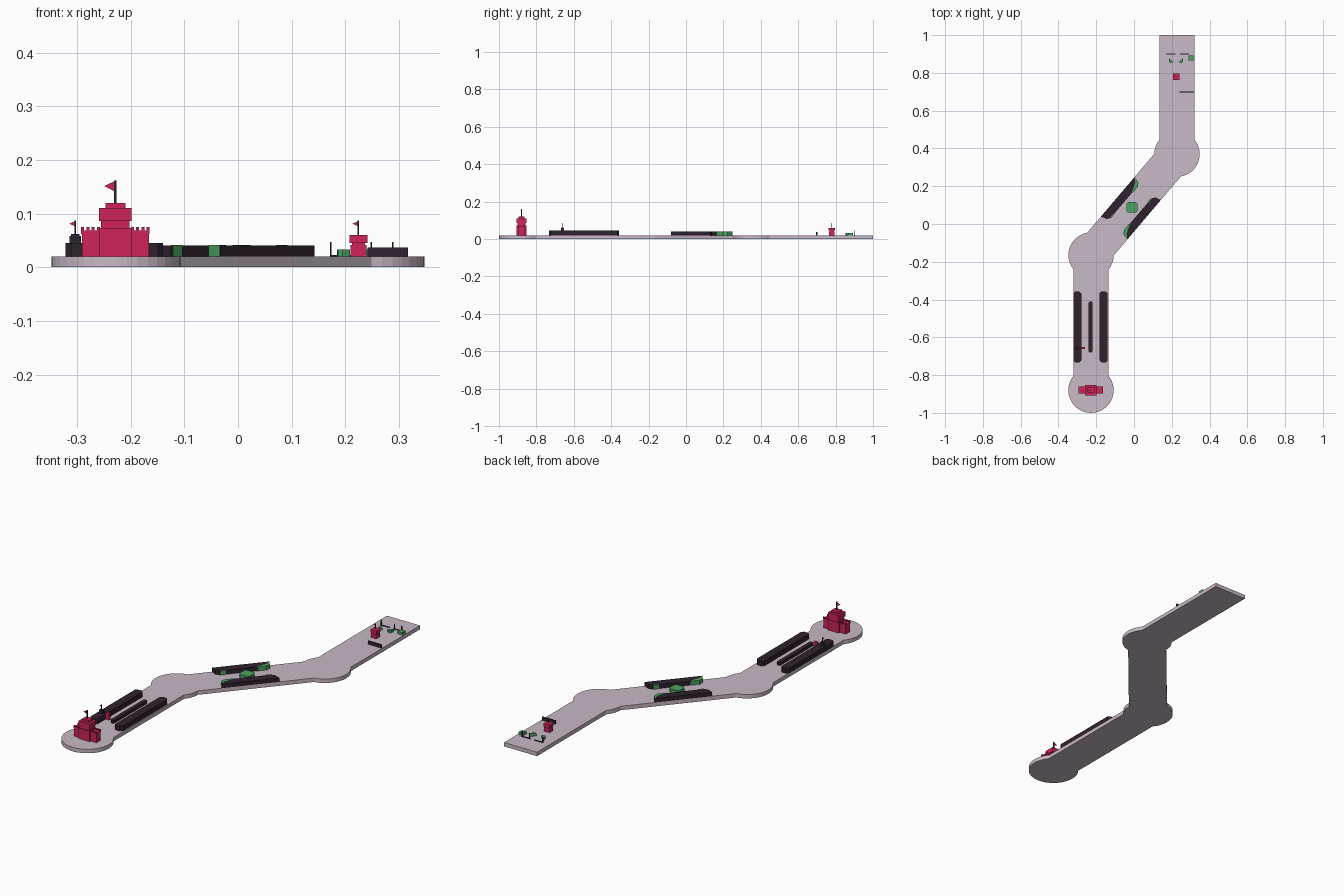
import bpy, bmesh, math
from mathutils import Vector

if "Cube" in bpy.data.objects:
    bpy.data.objects.remove(bpy.data.objects["Cube"])

def material(name, rgb):
    m = bpy.data.materials.new(name)
    m.diffuse_color = (*rgb, 1)
    m.use_nodes = True
    m.node_tree.nodes["Principled BSDF"].inputs["Base Color"].default_value = m.diffuse_color
    return m

STONE = material("pale mauve stone", (0.58, 0.49, 0.57))
RED = material("castle red", (0.62, 0.018, 0.10))
DARK = material("dark plum", (0.028, 0.016, 0.028))
GREEN = material("bush green", (0.075, 0.36, 0.12))
NAVY = material("navy", (0.016, 0.016, 0.05))
G = 0.02  # ground top

def prisms(name, parts, mat):
    """One object from several (outline, z0, z1) extrusions."""
    bm = bmesh.new()
    for pts, z0, z1 in parts:
        low = [bm.verts.new((x, y, z0)) for x, y in pts]
        top = [bm.verts.new((x, y, z1)) for x, y in pts]
        bm.faces.new(low[::-1])
        bm.faces.new(top)
        n = len(pts)
        for i in range(n):
            j = (i + 1) % n
            bm.faces.new((low[i], low[j], top[j], top[i]))
    bmesh.ops.recalc_face_normals(bm, faces=bm.faces)
    me = bpy.data.meshes.new(name)
    bm.to_mesh(me)
    bm.free()
    me.materials.append(mat)
    ob = bpy.data.objects.new(name, me)
    bpy.context.collection.objects.link(ob)
    return ob

def rect(cx, cy, sx, sy, c=0.0):
    """Rectangle outline, optionally with chamfered corners."""
    a, b = sx / 2, sy / 2
    if not c:
        return [(cx - a, cy - b), (cx + a, cy - b), (cx + a, cy + b), (cx - a, cy + b)]
    return [(cx + x, cy + y) for x, y in (
        (-a + c, -b), (a - c, -b), (a, -b + c), (a, b - c),
        (a - c, b), (-a + c, b), (-a, b - c), (-a, -b + c))]

def flag(name, x, y, z0, z1, length, drop):
    """Pole with a triangular pennant pointing left."""
    r = 0.0022 if length > 0.015 else 0.0014
    prisms(name + "_pole", [(rect(x, y, 2 * r, 2 * r), z0, z1)], DARK)
    ob = prisms(name + "_pennant", [([(0, 0), (-length, -drop / 2), (0, -drop)], -0.001, 0.001)], RED)
    ob.rotation_euler.x = math.pi / 2
    ob.location = (x, y, z1 - 0.001)

# Lane platform: straight strips joined by round corners
C1, C2, C3 = Vector((-0.2275, -0.88)), Vector((-0.2275, -0.165)), Vector((0.2275, 0.37))
R, H = 0.12, 0.0925
spread = math.degrees(math.asin(H / R))
diag = math.degrees(math.atan2(C3.y - C2.y, C3.x - C2.x))

def arc(c, a0, a1):
    n = max(3, round(abs(a1 - a0) / 10))
    return [(c.x + R * math.cos(t), c.y + R * math.sin(t))
            for t in (math.radians(a0 + (a1 - a0) * i / n) for i in range(n + 1))]

outline = [(C3.x + H, 1), (C3.x - H, 1)]
outline += arc(C3, 90 + spread, 180 + diag - spread)
outline += arc(C2, diag + spread, 270 - spread)
outline += arc(C1, 90 + spread, 450 - spread)
outline += arc(C2, 270 + spread, 360 + diag - spread)
outline += arc(C3, 180 + diag + spread, 450 - spread)
prisms("lane_platform", [(outline, 0, G)], STONE)

# Lower lane walls
for side, x in (("left", -0.30), ("right", -0.161)):
    prisms(f"lower_{side}_wall", [(rect(x, -0.545, 0.043, 0.375, 0.010), G, 0.045)], DARK)
prisms("lower_center_wall", [(rect(-0.230, -0.545, 0.02, 0.27, 0.005), G, 0.035)], DARK)

# Diagonal lane walls with bushes set in their ends
U = (C3 - C2).normalized()
V = Vector((-U.y, U.x))
MID = (C2 + C3) / 2

def local(pts, s):
    return [tuple(MID + U * (u - 0.025) + V * (v * s)) for u, v in pts]

for side, s in (("left", 1), ("right", -1)):
    wall = [(-0.136, 0.0925), (-0.127, 0.062), (-0.110, 0.049),
            (0.110, 0.049), (0.127, 0.062), (0.136, 0.0925)]
    prisms(f"diagonal_{side}_wall", [(local(wall, s), G, 0.040)], DARK)
    near = [(-0.106, 0.052), (-0.106, 0.046), (-0.080, 0.046), (-0.080, 0.052)]
    far = [(0.070, 0.052), (0.070, 0.046), (0.112, 0.046), (0.131, 0.060),
           (0.137, 0.0925), (0.118, 0.070)]
    if s < 0:
        near, far = [[(-u, v) for u, v in p] for p in (near, far)]
    prisms(f"diagonal_{side}_bushes", [(local(near, s), G, 0.041), (local(far, s), G, 0.041)], GREEN)
prisms("center_bush", [(rect(-0.011, 0.088, 0.058, 0.055, 0.008), G, 0.038)], GREEN)

# Large castle
X, Y = -0.2285, -0.88
prisms("castle_keep", [
    (rect(X, Y, 0.061, 0.052), G, 0.073),
    (rect(X, Y, 0.053, 0.044), 0.073, 0.086),
    (rect(X, Y, 0.061, 0.054), 0.086, 0.110),
    (rect(X, Y, 0.037, 0.032), 0.110, 0.120)], RED)
for side, s in (("left", -1), ("right", 1)):
    cx = X + s * 0.0465
    parts = [(rect(cx, Y, 0.032, 0.034), G, 0.062), (rect(cx, Y, 0.035, 0.037), 0.062, 0.068)]
    for i in range(4):
        for e in (-1, 1):
            parts.append((rect(cx + (i - 1.5) * 0.0098, Y + e * 0.0155, 0.0055, 0.006), 0.068, 0.075))
    prisms(f"castle_{side}_wing", parts, RED)
flag("castle_flag", X, Y, 0.120, 0.162, 0.021, 0.020)

# Watch post built into the lower left wall
prisms("watch_post", [(rect(-0.303, -0.66, 0.021, 0.014), 0.045, 0.058),
                      (rect(-0.303, -0.66, 0.016, 0.010), 0.058, 0.062)], DARK)
prisms("watch_post_gate", [(rect(-0.269, -0.657, 0.020, 0.010), G, 0.056)], RED)
flag("watch_flag", -0.303, -0.66, 0.062, 0.087, 0.011, 0.010)

# Small tower on the upper lane
X, Y = 0.2245, 0.78
prisms("small_tower", [
    (rect(X, Y, 0.030, 0.030), G, 0.041),
    (rect(X, Y, 0.025, 0.025), 0.041, 0.045),
    (rect(X, Y, 0.034, 0.034), 0.045, 0.060)], RED)
flag("small_tower_flag", X, Y, 0.060, 0.087, 0.011, 0.010)

# Upper lane fence, ground lines, posts and bushes
prisms("upper_fence", [(rect(0.279, 0.699, 0.076, 0.006), G, 0.037)], DARK)
prisms("ground_lines", [(rect(x, 0.90, 0.048, 0.005), G, 0.023) for x in (0.195, 0.268)], NAVY)
prisms("thin_posts", [(rect(x, 0.90, 0.003, 0.004), G, 0.047) for x in (0.173, 0.248, 0.288)], DARK)
tri = [(-0.038, 0.877), (-0.036, 0.857), (-0.028, 0.852), (-0.014, 0.859)]
parts = [([(0.2225 + s * x, y) for x, y in tri], G, 0.033) for s in (1, -1)]
parts.append((rect(0.302, 0.879, 0.026, 0.026), G, 0.033))
prisms("upper_bushes", parts, GREEN)
